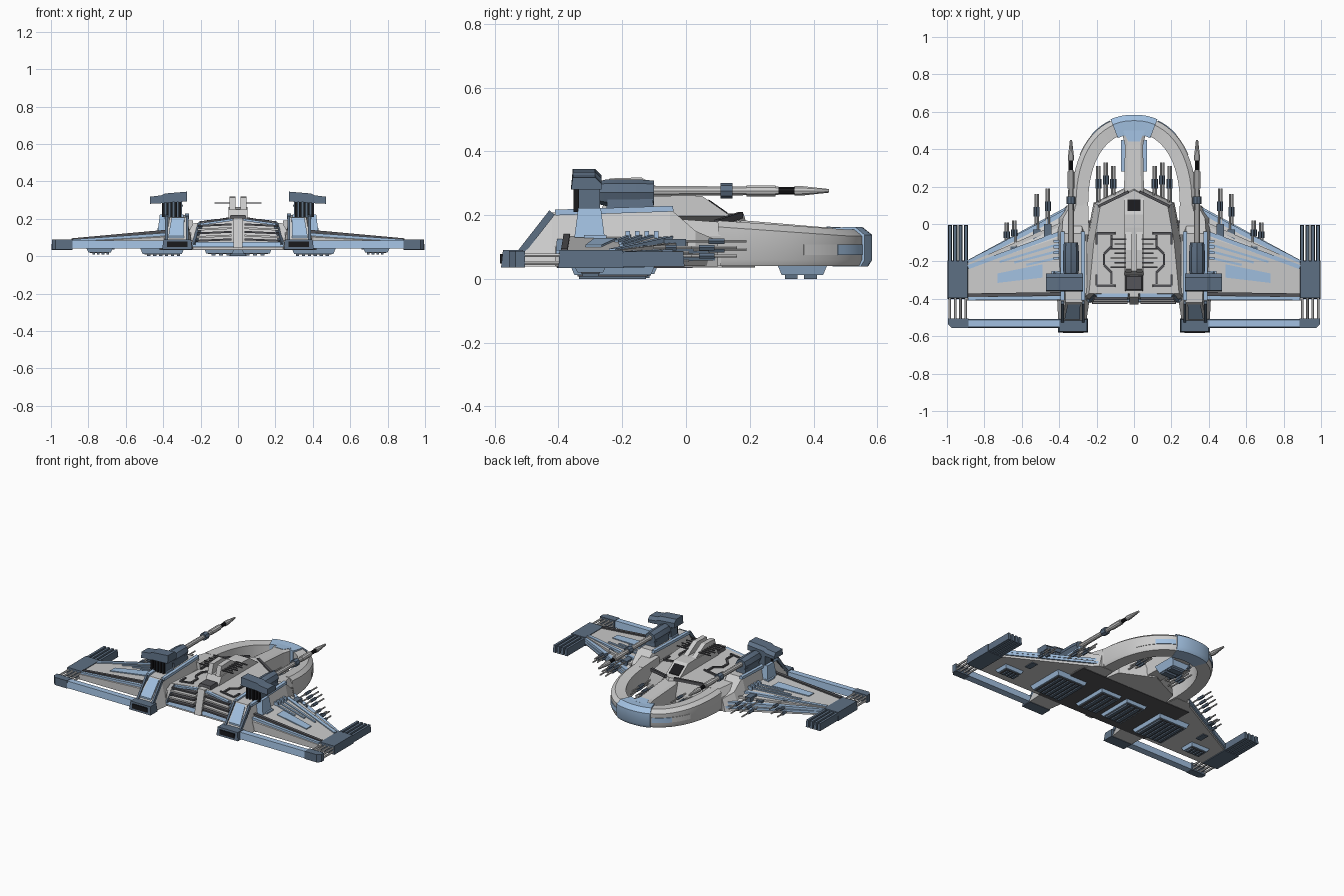
import bpy, bmesh, math
from mathutils import Vector

COL = {"blue": (0.36, 0.53, 0.75, 1), "navy": (0.11, 0.16, 0.23, 1),
       "dark": (0.09, 0.09, 0.10, 1), "black": (0.01, 0.01, 0.012, 1)}
MATS = {}
for k, c in COL.items():
    MATS[k] = bpy.data.materials.new(k)
    MATS[k].diffuse_color = c


def loft(name, rings, col=None, mirror=True, smooth=False):
    """Skin a list of equal-length rings, cap the ends, optionally mirror in x."""
    bm = bmesh.new()
    rs = [[bm.verts.new(p) for p in r] for r in rings]
    n = len(rs[0])
    for a, b in zip(rs, rs[1:]):
        for i in range(n):
            bm.faces.new((a[i], a[(i + 1) % n], b[(i + 1) % n], b[i]))
    bm.faces.new(rs[0])
    bm.faces.new(rs[-1][::-1])
    bmesh.ops.recalc_face_normals(bm, faces=bm.faces)
    me = bpy.data.meshes.new(name)
    bm.to_mesh(me)
    bm.free()
    ob = bpy.data.objects.new(name, me)
    bpy.context.collection.objects.link(ob)
    if col:
        me.materials.append(MATS[col])
    if mirror:
        ob.modifiers.new("mirror", "MIRROR")
    if smooth:
        bpy.context.view_layer.objects.active = ob
        ob.select_set(True)
        bpy.ops.object.shade_smooth_by_angle(angle=math.radians(35))
        ob.select_set(False)
    return ob


def box(name, x, y, z, col=None, mirror=True, top=0.0, bottom=0.0):
    """Box from ranges; top / bottom are insets that taper it."""
    def rect(i, h):
        return [(x[0]+i, y[0]+i, h), (x[1]-i, y[0]+i, h), (x[1]-i, y[1]-i, h), (x[0]+i, y[1]-i, h)]
    return loft(name, [rect(bottom, z[0]), rect(top, z[1])], col, mirror)


def plate(name, pts, t, col=None, mirror=True):
    return loft(name, [[(a, b, c - 0.01) for a, b, c in pts], [(a, b, c + t) for a, b, c in pts]], col, mirror)


def bar(name, p, q, w, h, col=None, mirror=True):
    p, q = Vector(p), Vector(q)
    d = (q - p).normalized()
    s = d.cross(Vector((0, 0, 1))).normalized() * w / 2
    u = s.cross(d).normalized() * h / 2
    return loft(name, [[c - s - u, c + s - u, c + s + u, c - s + u] for c in (p, q)], col, mirror)


def tube(name, x, z, prof, col=None, n=10):
    """Turned part along y; prof is (y, radius)."""
    return loft(name, [[(x + r*math.cos(2*math.pi*i/n), y, z + r*math.sin(2*math.pi*i/n))
                        for i in range(n)] for y, r in prof], col, True, True)


# ---- wings: lofted section, thick at the root
ROOT = [(0.14, 0.04), (0.14, 0.085), (-0.02, 0.145), (-0.37, 0.145), (-0.41, 0.11), (-0.41, 0.04)]
TIP = [(-0.21, 0.04), (-0.21, 0.075), (-0.24, 0.085), (-0.38, 0.085), (-0.41, 0.075), (-0.41, 0.04)]
loft("wing", [[(0.25, *p) for p in ROOT], [(0.9, *p) for p in TIP]])


def on_wing(k, f, dz=0.0):
    """Point on wing between profile corners k and k+1, as function of span s."""
    def at(s):
        pt = [[ROOT[j][i]*(1-s) + TIP[j][i]*s for i in (0, 1)] for j in (k, k+1)]
        return (0.25 + 0.65*s, pt[0][0]*(1-f) + pt[1][0]*f, pt[0][1]*(1-f) + pt[1][1]*f + dz)
    return at


for k, f, w, c in [(0, 0.55, 0.02, "blue"), (1, 0.1, 0.025, "blue"), (1, 0.5, 0.018, None),
                   (1, 0.85, 0.022, "blue"), (3, 0.05, 0.02, "dark"), (3, 0.6, 0.02, "blue")]:
    a = on_wing(k, f, 0.002)
    bar("wing_edge_strip", a(0.16), a(0.98), w, 0.016, c)
for f, end in [(0.12, 0.72), (0.24, 0.6), (0.36, 0.5)]:
    a = on_wing(2, f, 0.001)
    bar("wing_rib", a(0.2), a(end), 0.012, 0.012, "blue")
a, b = on_wing(2, 0.42), on_wing(2, 0.68)
plate("wing_panel", [a(0.37), a(0.74), b(0.74), b(0.37)], 0.006, "blue")
for i in range(4):
    y = -0.19 + 0.03*i
    box("root_louver", (0.40, 0.43), (y, y + 0.014), (0.10, 0.15), "blue")
box("root_hatch", (0.41, 0.44), (-0.32, -0.25), (0.1, 0.137), "blue")
box("underside_plate", (-0.42, 0.42), (-0.405, 0.02), (0.034, 0.06), "dark", False)

# ---- central hull
def deck(s, z, zc):
    return [(0, 0.21*s, zc), (0.21*s, 0.11*s, z), (0.25*s, -0.1, z), (0.28*s, -0.40*s - (1-s)*0.2, z),
            (0, -0.40*s - (1-s)*0.2, zc)]


def full(h):
    return h + [(-x, y, z) for x, y, z in h[-2:0:-1]]


loft("hull", [full(deck(1.03, 0.036, 0.036)), full(deck(1.0, 0.10, 0.10)), full(deck(0.86, 0.175, 0.205))],
     None, False)
box("hull_shelf", (0.02, 0.26), (-0.42, -0.37), (0.05, 0.075), "blue", top=0.006)
loft("rear_column", [[(-0.025, y, z), (0.025, y, z), (0.025, y + 0.05, z), (-0.025, y + 0.05, z)]
                     for y, z in [(-0.43, 0.045), (-0.39, 0.205)]], None, False)
# rear engine grilles
for i in range(5):
    z = 0.09 + 0.02*i
    y = -0.415 + 0.3*(z - 0.07)
    bar("engine_louver", (0.035, y, z), (0.225 - 0.15*(z-0.09), y, z - 0.008), 0.04, 0.01,
        "dark" if i % 2 == 0 else None)
bar("engine_frame", (0.03, -0.378, 0.195), (0.2, -0.378, 0.17), 0.03, 0.012, "blue")
bar("engine_frame_side", (0.235, -0.41, 0.06), (0.2, -0.375, 0.175), 0.02, 0.02, "navy")
# dark bracket grooves and deck trim on top of the hull
for p, q in [((0.1, -0.05), (0.2, -0.05)), ((0.2, -0.05), (0.2, -0.11)), ((0.12, -0.06), (0.12, -0.12)),
             ((0.12, -0.12), (0.16, -0.16)), ((0.16, -0.16), (0.16, -0.22)), ((0.16, -0.22), (0.12, -0.26)),
             ((0.12, -0.26), (0.12, -0.32)), ((0.1, -0.33), (0.2, -0.33)), ((0.2, -0.33), (0.2, -0.27))]:
    bar("deck_groove", (*p, 0.207 - 0.13*p[0]), (*q, 0.207 - 0.13*q[0]), 0.012, 0.012, "dark")
bar("deck_trim", (0.03, 0.172, 0.2), (0.19, 0.095, 0.175), 0.015, 0.02, "dark")
box("tail_hatch", (-0.05, 0.05), (-0.36, -0.27), (0.19, 0.22), "dark", False, top=0.01)

# ---- spine, twin fins and cockpit window
SPINE = [(-0.28, 0.19), (-0.25, 0.25), (-0.02, 0.262), (0.05, 0.26), (0.15, 0.19), (0.2, 0.165)]
loft("spine", [[(sx, y, z) for y, z in SPINE] for sx in (-0.052, 0.052)], None, False)
FIN = [(-0.26, 0.25), (-0.24, 0.315), (-0.14, 0.318), (-0.04, 0.26)]
loft("fin", [[(sx, y, z) for y, z in FIN] for sx in (0.014, 0.046)])
loft("cockpit_window", [[(sx, y, z) for y, z in [(0.07, 0.235), (0.07, 0.25), (0.13, 0.208), (0.13, 0.19)]]
                        for sx in (-0.036, 0.036)], "black", False)
for i in range(7):
    y = -0.235 + 0.025*i
    box("fin_rod", (0.04, 0.125 - 0.02*(i % 2)), (y, y + 0.007), (0.281, 0.288), "dark")

# ---- nose ring: swept section around a superellipse, joined to the hull by legs
def ring_pt(t, k):
    c, s = math.cos(t), math.sin(t)
    e = 0.9
    return ((0.245 + 0.09*k) * math.copysign(abs(c)**e, c), 0.1 + (0.385 + 0.09*k) * abs(s)**e)


def ring_section(t, sec):
    out = []
    for k, z in sec:
        x, y = ring_pt(t, k)
        out.append((x, y, z + (0 if z < 0.12 else 0.035*max(0, 0.5 - y)*2)))
    return out


def sweep(name, sec, t0, t1, n, col=None, mirror=False):
    ts = [math.radians(t0 + (t1 - t0)*i/n) for i in range(n + 1)]
    return loft(name, [ring_section(t, sec) for t in ts], col, mirror, True)


sweep("nose_ring", [(0, 0.04), (0.9, 0.04), (1, 0.06), (1, 0.135), (0.72, 0.155), (0, 0.148)], 0, 180, 32)
sweep("nose_cap", [(-0.08, 0.038), (0.95, 0.038), (1.1, 0.06), (1.1, 0.138), (0.75, 0.163), (-0.08, 0.158)],
      71, 109, 10, "blue")
sweep("ring_light", [(0.9, 0.075), (1.05, 0.075), (1.05, 0.108), (0.9, 0.108)], 50, 70, 5, "blue", True)
sweep("ring_inlay", [(0.9, 0.075), (1.03, 0.075), (1.03, 0.108), (0.9, 0.108)], 32, 50, 5, None, True)
loft("ring_leg", [[(a, y, 0.04), (b, y, 0.04), (b, y, 0.135), (b - 0.025, y, z), (a, y, z)]
                  for y, a, b, z in [(0.11, 0.245, 0.335, 0.178), (-0.06, 0.24, 0.375, 0.19)]])
# neck bar flaring into the nose
loft("neck", [[(-w, y, 0.045), (w, y, 0.045), (w, y, z - 0.01), (w*0.7, y, z), (-w*0.7, y, z), (-w, y, z - 0.01)]
              for y, w, z in [(0.1, 0.055, 0.19), (0.42, 0.048, 0.163), (0.47, 0.06, 0.16), (0.51, 0.10, 0.157)]],
     None, False)
plate("nose_tongue", [(-0.03, 0.44, 0.16), (0.03, 0.44, 0.16), (0.06, 0.5, 0.157), (-0.06, 0.5, 0.157)], 0.004,
      "blue", False)

# ---- nacelles
NAC = [(-0.52, 0.255, 0.405, 0.275, 0.385, 0.085), (-0.42, 0.24, 0.41, 0.275, 0.365, 0.208),
       (-0.05, 0.24, 0.43, 0.275, 0.385, 0.22), (0.03, 0.25, 0.42, 0.285, 0.38, 0.15),
       (0.1, 0.26, 0.36, 0.29, 0.34, 0.12)]
loft("nacelle", [[(a, y, 0.038), (b, y, 0.038), (d, y, z), (c, y, z)] for y, a, b, c, d, z in NAC])
plate("nacelle_slope_panel", [(0.29, -0.51, 0.1), (0.372, -0.51, 0.1), (0.355, -0.43, 0.199), (0.287, -0.43, 0.199)],
      0.008, "blue")
for x in (0.272, 0.382):
    bar("nacelle_rail", (x, -0.41, 0.208), (x, -0.04, 0.22), 0.022, 0.018, "blue")
    bar("nacelle_edge", (x, -0.52, 0.08), (x, -0.42, 0.208), 0.014, 0.022, "navy")
box("exhaust", (0.245, 0.405), (-0.58, -0.505), (0.035, 0.09), "navy", top=0.006)
box("exhaust_opening", (0.27, 0.38), (-0.583, -0.56), (0.048, 0.078), "black")

# ---- turrets on the nacelles
G = 0.337
box("turret_mount", (0.28, 0.43), (-0.35, -0.255), (0.13, 0.222), "blue", top=0.012)
box("turret_pillar", (0.3, 0.4), (-0.34, -0.27), (0.21, 0.3), "navy")
loft("turret_head", [[(x, -0.36, z0), (x, -0.265, z0), (x, -0.265, z1 - 0.02), (x, -0.285, z1), (x, -0.355, z1)]
                     for x, z0, z1 in [(0.272, 0.292, 0.345), (0.39, 0.287, 0.335), (0.41, 0.283, 0.325),
                                       (0.47, 0.28, 0.318)]], "navy")
for i in range(5):
    x = 0.305 + 0.022*i
    box("turret_cable", (x, x + 0.012), (-0.352, -0.335), (0.21, 0.29), "black")
tube("gun_breech", G, 0.27, [(-0.28, 0.034), (-0.25, 0.042), (-0.15, 0.042), (-0.1, 0.038)], "navy", 8)
box("gun_cradle", (0.3, 0.374), (-0.25, -0.1), (0.215, 0.25), "navy", top=0.004)
tube("gun_barrel", G, 0.276, [(-0.11, 0.016), (0.29, 0.014)])
tube("gun_collar", G, 0.276, [(0.108, 0.024), (0.146, 0.024)], "navy", 8)
tube("gun_sleeve", G, 0.276, [(0.19, 0.018), (0.28, 0.018)])
tube("gun_neck", G, 0.276, [(0.27, 0.012), (0.345, 0.012)], "black")
tube("gun_muzzle", G, 0.276, [(0.34, 0.016), (0.36, 0.016), (0.448, 0.006)])

# ---- wing tips with four prongs, rods and the rear blue boom
box("tip_block", (0.885, 0.998), (-0.4, -0.195), (0.034, 0.09), "navy", top=0.004)
for i in range(4):
    x = 0.899 + 0.0285*i
    box("tip_prong", (x - 0.011, x + 0.011), (-0.2, -0.005), (0.038, 0.086), "navy", top=0.003)
    for z in (0.05, 0.074):
        tube("tip_rod", x, z, [(-0.52, 0.007), (-0.39, 0.007)], None, 6)
loft("tip_rear_block", [[(0.885, y, 0.036), (x, y, 0.036), (x, y, 0.088), (0.885, y, 0.088)]
                        for y, x in [(-0.555, 0.975), (-0.535, 0.995), (-0.505, 0.995)]], "navy")
box("rear_boom", (0.38, 0.89), (-0.555, -0.508), (0.04, 0.085), "blue", top=0.004)

# ---- small forward gun clusters
for x, y, z in [(0.11, 0.14, 0.1), (0.15, 0.16, 0.085), (0.19, 0.14, 0.1), (0.46, 0.02, 0.105), (0.52, -0.01, 0.085),
                (0.64, -0.1, 0.085), (0.68, -0.11, 0.07)]:
    s = 0.7 if x > 0.6 else 1
    for dx, dz in [(-0.006, 0.013), (0.007, -0.013)]:
        tube("small_gun_barrel", x + dx, z + dz, [(y - 0.05, 0.005), (y + 0.17*s, 0.005)], None, 6)
        tube("small_gun_collar", x + dx, z + dz, [(y + 0.05*s, 0.01), (y + 0.1*s, 0.01)], "navy", 6)
    if x > 0.4:
        box("small_gun_base", (x - 0.02, x + 0.02), (y - 0.09, y - 0.02), (z - 0.035, z + 0.02), "navy")

# ---- underside vents: tapered blue frames with dark slats
def vent(x, y, z, mirror=True, slats=6):
    box("vent_frame", x, y, (z, 0.06), "blue", mirror, bottom=0.02)
    w = (x[1] - x[0] - 0.06) / slats
    box("vent_well", (x[0]+0.03, x[1]-0.03), (y[0]+0.03, y[1]-0.03), (z - 0.004, z + 0.01), "dark", mirror)
    for i in range(slats):
        a = x[0] + 0.03 + w*i
        box("vent_slat", (a, a + w*0.55), (y[0]+0.035, y[1]-0.035), (z - 0.012, z), "navy", mirror)


vent((0.28, 0.53), (-0.37, -0.09), 0.012)
vent((0.66, 0.82), (-0.36, -0.24), 0.02, slats=4)
vent((0.01, 0.19), (-0.35, -0.08), 0.015, slats=3)
box("nose_gear", (-0.07, 0.07), (0.28, 0.45), (0.012, 0.06), "blue", False, bottom=0.02)
for y in (0.31, 0.37):
    box("nose_gear_pad", (-0.045, 0.045), (y, y + 0.04), (0.0, 0.02), "navy", False)
